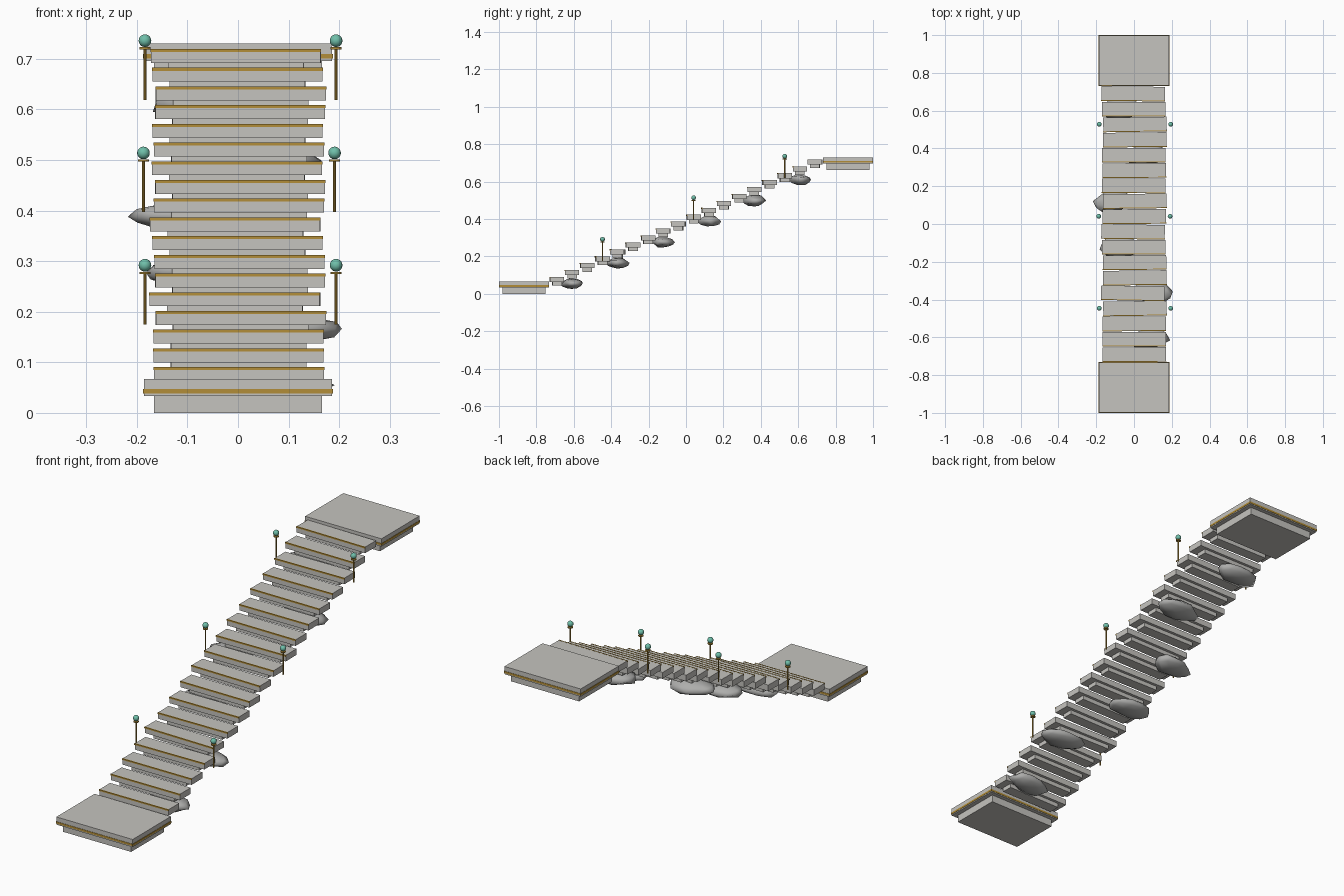
import bpy, bmesh, math, random
from mathutils import Matrix, Vector

random.seed(7)
if "Cube" in bpy.data.objects:
    bpy.data.objects.remove(bpy.data.objects["Cube"])


def material(name, rgb):
    m = bpy.data.materials.new(name)
    m.use_nodes = True
    m.diffuse_color = (*rgb, 1)
    m.node_tree.nodes["Principled BSDF"].inputs["Base Color"].default_value = (*rgb, 1)
    return m


STONE = material("pale stone", (0.56, 0.55, 0.52))
ROCK = material("rough rock", (0.42, 0.42, 0.41))
GOLD = material("aged gold", (0.45, 0.27, 0.04))
GLOW = material("teal glass", (0.16, 0.52, 0.40))


def finish(bm, name, mat, matrix, smooth=False):
    me = bpy.data.meshes.new(name)
    bm.to_mesh(me)
    bm.free()
    me.materials.append(mat)
    for p in me.polygons:
        p.use_smooth = smooth
    ob = bpy.data.objects.new(name, me)
    ob.matrix_world = matrix
    bpy.context.collection.objects.link(ob)
    return ob


def box(name, mat, size, centre, frame=Matrix()):
    bm = bmesh.new()
    bmesh.ops.create_cube(bm, size=1)
    bmesh.ops.scale(bm, vec=size, verts=bm.verts)
    return finish(bm, name, mat, frame @ Matrix.Translation(centre))


def rod(name, mat, radius, z0, z1, sides, frame):
    bm = bmesh.new()
    bmesh.ops.create_cone(bm, cap_ends=True, segments=sides,
                          radius1=radius, radius2=radius, depth=z1 - z0)
    return finish(bm, name, mat, frame @ Matrix.Translation((0, 0, (z0 + z1) / 2)))


# Landings: slab, gold band and recessed base
for label, y, z in (("lower", -0.866, 0), ("upper", 0.866, 0.663)):
    at = Matrix.Translation((0, y, z))
    box(label + "_landing_slab", STONE, (0.372, 0.266, 0.034), (0, 0, 0.05), at)
    box(label + "_landing_band", GOLD, (0.375, 0.269, 0.009), (0, 0, 0.0425), at)
    box(label + "_landing_base", STONE, (0.332, 0.23, 0.034), (0, 0, 0.017), at)


def lamp(frame):
    rod("lamp_post", GOLD, 0.003, -0.026, 0.077, 8, frame)
    rod("lamp_dish", GOLD, 0.011, 0.074, 0.078, 12, frame)
    bm = bmesh.new()
    bmesh.ops.create_uvsphere(bm, u_segments=16, v_segments=10, radius=0.0125)
    finish(bm, "lamp_globe", GLOW, frame @ Matrix.Translation((0, 0, 0.091)), True)


def rock(x, y, z):
    bm = bmesh.new()
    bmesh.ops.create_icosphere(bm, subdivisions=2, radius=1)
    for v in bm.verts:
        v.co *= random.uniform(0.86, 1.1)
        v.co = Vector((v.co.x * 0.108, v.co.y * 0.06, v.co.z * 0.03))
    turn = Matrix.Rotation(random.uniform(-0.2, 0.2), 4, "Z")
    finish(bm, "floating_rock", ROCK, Matrix.Translation((x, y, z)) @ turn, True)


# Floating steps, each slightly shifted (thousandths) and turned
shifts = [2, 1, 1, 5, -6, 4, 3, -1, -5, 2, 4, -2, 2, -1, 4, 5, -1, -4]
rock_x = [0.08, 0.095, -0.08, -0.115, 0.057, -0.065]
for i, shift in enumerate(shifts):
    x, y, top = shift / 1000, -0.69 + i * 0.0812, 0.09 + i * 0.037
    at = Matrix.Translation((x, y, top)) @ Matrix.Rotation(x * 3, 4, "Z")
    box("step_tread", STONE, (0.336, 0.075, 0.027), (0, 0, -0.0135), at)
    box("step_nosing", GOLD, (0.338, 0.005, 0.006), (0, -0.0375, -0.0025), at)
    box("step_underblock", STONE, (0.268, 0.05, 0.02), (0, 0, -0.036), at)
    if i % 6 == 3:
        for side in (-1, 1):
            lamp(Matrix.Translation((x + side * 0.189, y, top)))
    if i % 3 == 1:
        rock(rock_x[i // 3], y, top - 0.072)
